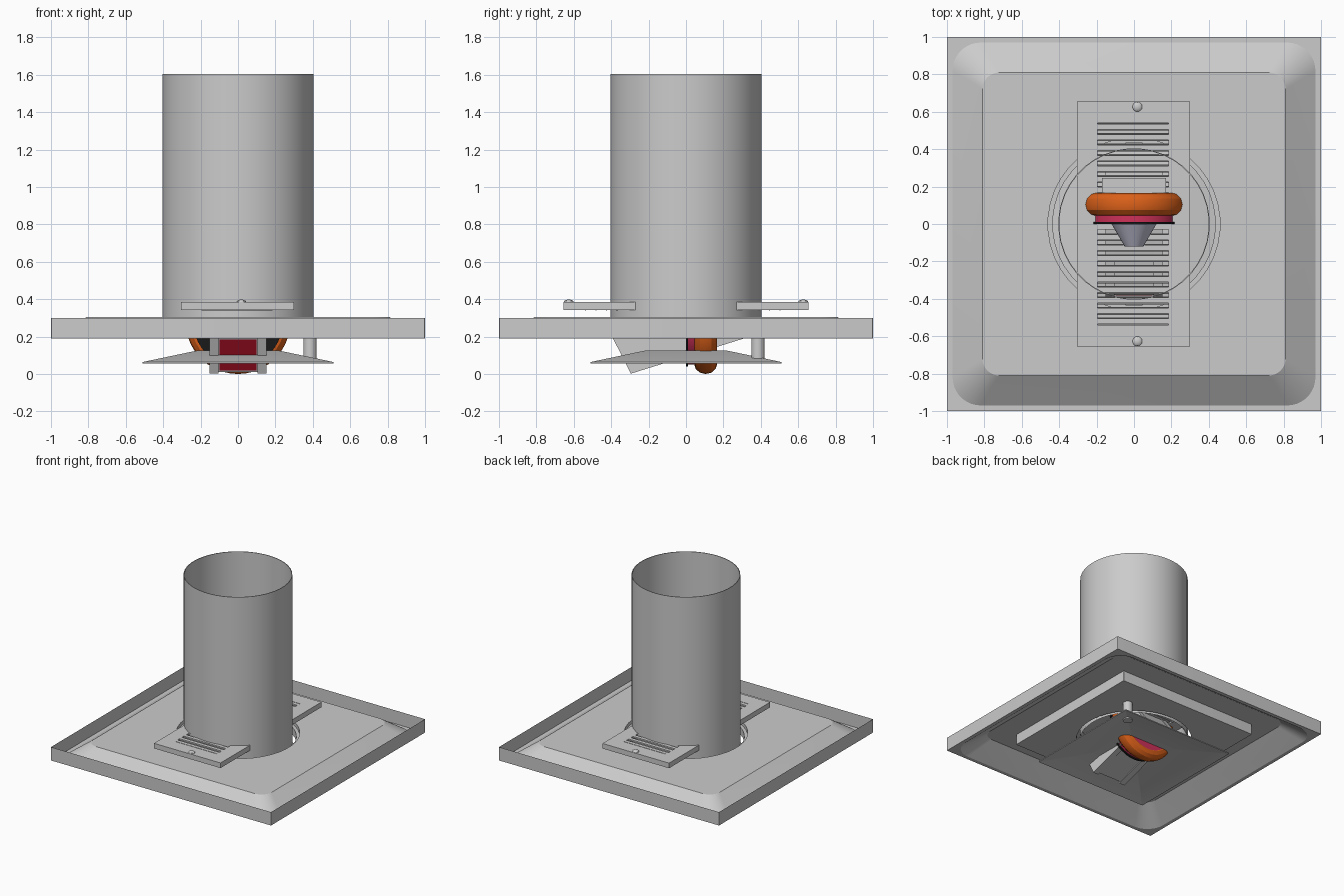
import bpy, bmesh, math
from mathutils import Matrix

if "Cube" in bpy.data.objects:
    bpy.data.objects.remove(bpy.data.objects["Cube"])

N = 10  # points per quadrant of every lofted ring


def material(name, rgb):
    m = bpy.data.materials.new(name)
    m.diffuse_color = (*rgb, 1)
    m.use_nodes = True
    m.node_tree.nodes["Principled BSDF"].inputs["Base Color"].default_value = m.diffuse_color
    return m


ORANGE = material("orange", (0.72, 0.12, 0.01))
PINK = material("crimson", (0.62, 0.03, 0.10))
RED = material("red", (0.40, 0.005, 0.02))
BLACK = material("black", (0.01, 0.01, 0.01))
LILAC = material("lilac", (0.55, 0.55, 0.68))


def finish(bm, name, mat=None, smooth=False, loose_normals=True):
    if loose_normals:
        bmesh.ops.recalc_face_normals(bm, faces=bm.faces)
    me = bpy.data.meshes.new(name)
    bm.to_mesh(me)
    bm.free()
    ob = bpy.data.objects.new(name, me)
    bpy.context.collection.objects.link(ob)
    if mat:
        me.materials.append(mat)
    if smooth:
        bpy.ops.object.select_all(action='DESELECT')
        ob.select_set(True)
        bpy.context.view_layer.objects.active = ob
        bpy.ops.object.shade_smooth_by_angle(angle=math.radians(28))
    return ob


def circle(r, z):
    return [(r * math.cos(a), r * math.sin(a), z)
            for a in ((i + 0.5) * math.pi / 2 / N for i in range(4 * N))]


def square(h, z, r=0.004):
    pts = []
    for q in range(4):
        c = q * math.pi / 2 + math.pi / 4
        cx = math.copysign(h - r, math.cos(c))
        cy = math.copysign(h - r, math.sin(c))
        for j in range(N):
            a = q * math.pi / 2 + j / (N - 1) * math.pi / 2
            pts.append((cx + r * math.cos(a), cy + r * math.sin(a), z))
    return pts


def loft(name, rings, cap=False):
    bm = bmesh.new()
    rows = [[bm.verts.new(p) for p in ring] for ring in rings]
    for a, b in zip(rows, rows[1:]):
        for i in range(len(a)):
            k = (i + 1) % len(a)
            bm.faces.new((a[i], a[k], b[k], b[i]))
    if cap:
        bm.faces.new(rows[0])
        bm.faces.new(rows[-1])
    return finish(bm, name, smooth=True)


def add_box(bm, x0, x1, y0, y1, z0, z1, tilt=0):
    m = (Matrix.Translation(((x0 + x1) / 2, (y0 + y1) / 2, (z0 + z1) / 2))
         @ Matrix.Rotation(tilt, 4, 'X')
         @ Matrix.Diagonal((x1 - x0, y1 - y0, z1 - z0, 1)))
    bmesh.ops.create_cube(bm, size=1, matrix=m)


def prism(name, profile, x0, x1, mat=None):
    bm = bmesh.new()
    a = [bm.verts.new((x0, y, z)) for y, z in profile]
    b = [bm.verts.new((x1, y, z)) for y, z in profile]
    for i in range(len(a)):
        k = (i + 1) % len(a)
        bm.faces.new((a[i], a[k], b[k], b[i]))
    bm.faces.new(a)
    bm.faces.new(b)
    return finish(bm, name, mat)


def disc(name, r, y0, y1, z, mat, r2=None, segs=40):
    # cylinder or cone lying along y
    bm = bmesh.new()
    m = Matrix.Translation((0, (y0 + y1) / 2, z)) @ Matrix.Rotation(-math.pi / 2, 4, 'X')
    bmesh.ops.create_cone(bm, cap_ends=True, segments=segs, radius1=r,
                          radius2=r if r2 is None else r2, depth=y1 - y0, matrix=m)
    return finish(bm, name, mat, True)


# ceiling panel: rim wall, flange, rounded slope, stepped hole, lower block
loft("ceiling_panel", [
    square(1, 0.30), square(1, 0.19), square(0.97, 0.19, 0.15),
    square(0.81, 0.305, 0.09), circle(0.46, 0.305), circle(0.46, 0.275),
    circle(0.435, 0.275), circle(0.435, 0.215), square(0.63, 0.215),
    square(0.63, 0.30)])

# air duct, open at both ends
loft("duct", [circle(0.405, 0.22), circle(0.405, 1.605),
              circle(0.40, 1.605), circle(0.40, 0.22)])

# hanging deflector plate, a thin shallow pyramid
loft("deflector_plate", [square(0.22, 0.115), square(0.51, 0.056),
                         square(0.51, 0.064), square(0.22, 0.125)], cap=True)

# support post
bm = bmesh.new()
bmesh.ops.create_cone(bm, cap_ends=True, segments=24, radius1=0.036, radius2=0.036,
                      depth=0.16, matrix=Matrix.Translation((0.385, 0.385, 0.145)))
finish(bm, "support_post", smooth=True)

# grille plate with louvres
bm = bmesh.new()
Z0, Z1 = 0.343, 0.385
add_box(bm, -0.305, -0.195, -0.655, 0.655, Z0, Z1)
add_box(bm, 0.185, 0.30, -0.655, 0.655, Z0, Z1)
for s in (-1, 1):
    y0, y1 = sorted((s * 0.54, s * 0.655))
    add_box(bm, -0.195, 0.185, y0, y1, Z0, Z1)
add_box(bm, -0.195, 0.185, -0.03, 0.03, Z0, Z1)
for i in range(9):
    for s in (-1, 1):
        y = s * (0.071 + i * 0.0562)
        add_box(bm, -0.195, 0.185, y - 0.015, y + 0.015, Z1 - 0.012, Z1)
        add_box(bm, -0.195, 0.185, y - 0.024, y + 0.024, 0.352, 0.357, math.radians(35))
finish(bm, "louvre_grille")

# screws
bm = bmesh.new()
for s in (-1, 1):
    bmesh.ops.create_uvsphere(bm, u_segments=16, v_segments=8, radius=0.026,
                              matrix=Matrix.Translation((0.018, s * 0.627, 0.385))
                              @ Matrix.Diagonal((1, 1, 0.5, 1)))
finish(bm, "screws", smooth=True)

# slanted housing with side rails and red front panel
prism("housing", [(-0.285, 0.012), (-0.38, 0.19), (-0.36, 0.24), (0.1, 0.335),
                  (0.2, 0.335), (0.30, 0.197)], -0.12, 0.12)
for s in (-1, 1):
    prism("housing_rail", [(-0.295, 0.002), (-0.395, 0.20), (-0.36, 0.25), (0.1, 0.34),
                           (0.2, 0.34), (0.31, 0.19)], s * 0.105, s * 0.152)
prism("housing_front", [(-0.290, 0.02), (-0.382, 0.185), (-0.372, 0.185), (-0.28, 0.02)],
      -0.10, 0.10, RED)

# fan wheel: orange tyre around a crimson hub
bm = bmesh.new()
rows = []
for i in range(40):
    a = i / 40 * math.tau
    row = []
    for j in range(12):
        b = j / 12 * math.tau
        r = 0.225 + 0.055 * math.cos(b)
        row.append(bm.verts.new((r * math.cos(a), 0.105 + 0.062 * math.sin(b),
                                 0.28 + r * math.sin(a))))
    rows.append(row)
for i in range(40):
    for j in range(12):
        p, q, k = rows[i], rows[(i + 1) % 40], (j + 1) % 12
        bm.faces.new((p[j], p[k], q[k], q[j]))
finish(bm, "wheel_tyre", ORANGE, True)
disc("wheel_hub", 0.23, 0.01, 0.165, 0.28, PINK)
disc("wheel_backplate", 0.24, 0.0, 0.012, 0.28, BLACK)
disc("wheel_cap", 0.05, -0.12, 0.0, 0.42, LILAC, 0.12)

# grey motor box behind the wheel
bm = bmesh.new()
add_box(bm, -0.17, 0.17, 0.165, 0.245, 0.34, 0.46)
finish(bm, "motor_box")
